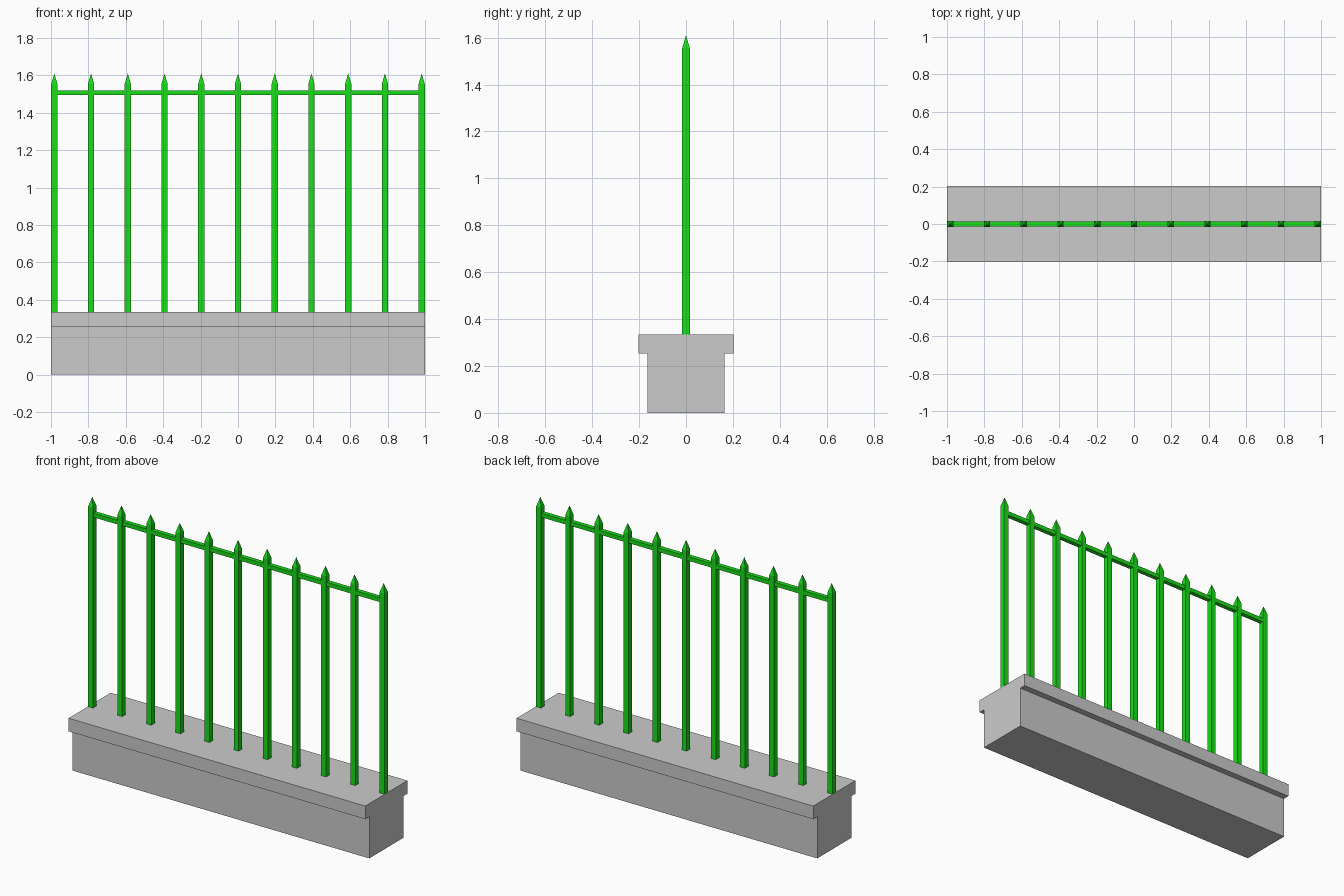
import bpy, bmesh

if "Cube" in bpy.data.objects:
    bpy.data.objects.remove(bpy.data.objects["Cube"])


def make_object(name, bm, material=None):
    bmesh.ops.recalc_face_normals(bm, faces=bm.faces[:])
    mesh = bpy.data.meshes.new(name)
    bm.to_mesh(mesh)
    bm.free()
    obj = bpy.data.objects.new(name, mesh)
    bpy.context.collection.objects.link(obj)
    if material:
        mesh.materials.append(material)
    return obj


def box(name, x, y, z0, z1, material=None):
    """Box with half sizes x, y between heights z0 and z1."""
    bm = bmesh.new()
    bmesh.ops.create_cube(bm, size=2)
    for v in bm.verts:
        v.co = (v.co.x * x, v.co.y * y, z1 if v.co.z > 0 else z0)
    return make_object(name, bm, material)


green = bpy.data.materials.new("green_paint")
green.diffuse_color = (0.01, 0.72, 0.01, 1)
green.use_nodes = True
green.node_tree.nodes["Principled BSDF"].inputs["Base Color"].default_value = green.diffuse_color

# Stone plinth: T-shaped section swept along x
half = [(0.164, 0), (0.164, 0.254), (0.203, 0.254), (0.203, 0.334)]
section = half + [(-y, z) for y, z in reversed(half)]
bm = bmesh.new()
face = bm.faces.new([bm.verts.new((-1, y, z)) for y, z in section])
swept = bmesh.ops.extrude_face_region(bm, geom=[face])["geom"]
bmesh.ops.translate(bm, vec=(2, 0, 0),
                    verts=[g for g in swept if isinstance(g, bmesh.types.BMVert)])
make_object("plinth", bm)

# Pointed square pickets
R, SHOULDER, TIP = 0.0165, 1.555, 1.61
COUNT, END = 11, 0.982
for i in range(COUNT):
    post = box(f"picket_{i + 1}", R, R, 0.334, SHOULDER, green)
    post.location.x = -END + 2 * END * i / (COUNT - 1)
    bm = bmesh.new()
    bm.from_mesh(post.data)
    top = max(bm.faces, key=lambda f: f.calc_center_median().z)
    apex = bmesh.ops.poke(bm, faces=[top])["verts"][0]
    apex.co.z = TIP
    bm.to_mesh(post.data)
    bm.free()

# Rail joining the pickets
box("top_rail", END, 0.0135, 1.495, 1.52, green)
